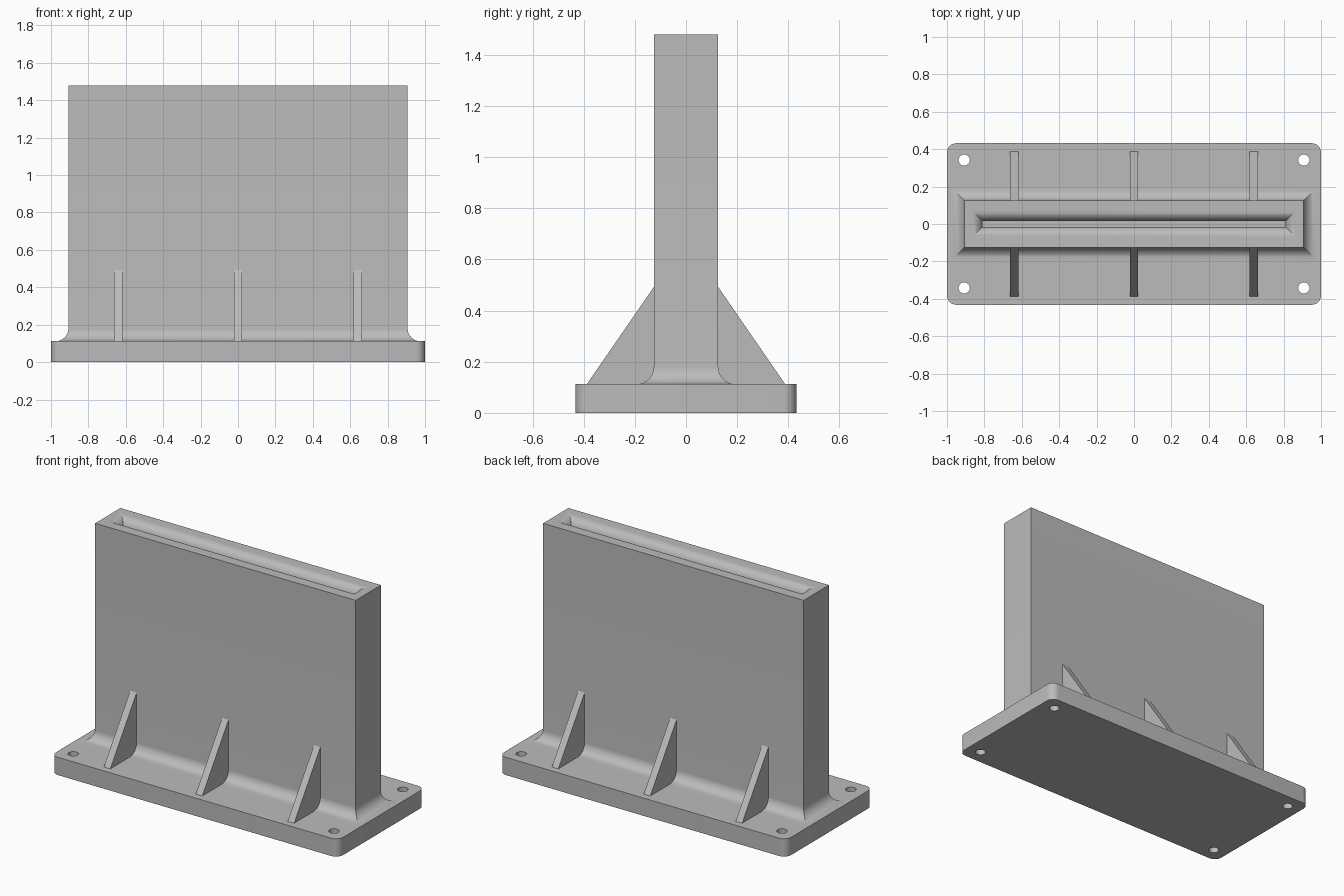
import bpy, bmesh
from math import sin, cos, pi, radians

cube = bpy.data.objects.get("Cube")
if cube:
    bpy.data.objects.remove(cube, do_unlink=True)

BASE_TOP = 0.112
TOP = 1.48
BODY_X, BODY_Y = 0.907, 0.126
FILLET = 0.068
LIP = 0.06
SLOT_X, SLOT_Y = 0.81, 0.016

grey = bpy.data.materials.new("plain_grey")
grey.use_nodes = True
COLOUR = (0.5, 0.5, 0.5, 1)
grey.diffuse_color = COLOUR
grey.node_tree.nodes["Principled BSDF"].inputs["Base Color"].default_value = COLOUR


def finish(obj):
    """Give the part its material and smooth its curved faces."""
    obj.data.materials.clear()
    obj.data.materials.append(grey)
    bpy.ops.object.select_all(action='DESELECT')
    obj.select_set(True)
    bpy.context.view_layer.objects.active = obj
    bpy.ops.object.shade_smooth_by_angle(angle=radians(30))


def mesh_part(name, bm):
    bmesh.ops.recalc_face_normals(bm, faces=bm.faces)
    mesh = bpy.data.meshes.new(name)
    bm.to_mesh(mesh)
    bm.free()
    obj = bpy.data.objects.new(name, mesh)
    bpy.context.collection.objects.link(obj)
    finish(obj)


def arc(cx, cy, r, start, end, steps):
    angles = [start + (end - start) * i / steps for i in range(steps + 1)]
    return [(cx + r * cos(a), cy + r * sin(a)) for a in angles]


# Base plate: rounded outline with four bolt holes, extruded
def add_loop(curve, points):
    spline = curve.splines.new('POLY')
    spline.points.add(len(points) - 1)
    for p, (x, y) in zip(spline.points, points):
        p.co = (x, y, 0, 1)
    spline.use_cyclic_u = True


plate = bpy.data.curves.new("base_plate", 'CURVE')
plate.dimensions = '2D'
plate.fill_mode = 'BOTH'
plate.extrude = BASE_TOP / 2
corners = [(1, 1), (-1, 1), (-1, -1), (1, -1)]
outline = []
for i, (sx, sy) in enumerate(corners):
    outline += arc(sx * 0.95, sy * 0.382, 0.05, i * pi / 2, (i + 1) * pi / 2, 8)
add_loop(plate, outline)
for sx, sy in corners:
    add_loop(plate, arc(sx * 0.908, sy * 0.342, 0.03, 0, 2 * pi, 32)[:-1])
base = bpy.data.objects.new("base_plate", plate)
base.location.z = BASE_TOP / 2
bpy.context.collection.objects.link(base)
bpy.context.view_layer.objects.active = base
base.select_set(True)
bpy.ops.object.convert(target='MESH')
base = bpy.context.view_layer.objects.active
bm = bmesh.new()
bm.from_mesh(base.data)
bmesh.ops.remove_doubles(bm, verts=bm.verts, dist=0.0001)
bmesh.ops.recalc_face_normals(bm, faces=bm.faces)
bm.to_mesh(base.data)
bm.free()
finish(base)

# Upright body: rectangular rings (half width, half depth, height)
rings = [(BODY_X + FILLET, BODY_Y + FILLET, BASE_TOP - 0.03)]
for off, z in arc(FILLET, BASE_TOP + FILLET, FILLET, -pi / 2, -pi, 10):
    rings.append((BODY_X + off, BODY_Y + off, z))        # foot fillet
rings.append((BODY_X, BODY_Y, TOP))                      # outer wall
for off, z in arc(LIP, TOP - LIP, LIP, pi / 2, pi, 10):
    rings.append((SLOT_X + off, SLOT_Y + off, z))        # rounded slot lip
rings.append((SLOT_X, SLOT_Y, BASE_TOP + 0.1))           # slot floor

bm = bmesh.new()
loops = [[bm.verts.new((sx * hx, sy * hy, z)) for sx, sy in corners]
         for hx, hy, z in rings]
for low, high in zip(loops, loops[1:]):
    for i in range(4):
        j = (i + 1) % 4
        bm.faces.new((low[i], low[j], high[j], high[i]))
bm.faces.new(loops[0])
bm.faces.new(loops[-1])
mesh_part("slotted_body", bm)


# Triangular ribs on both long sides
def rib(name, x, side):
    bm = bmesh.new()
    profile = [(0.1, BASE_TOP - 0.02), (0.388, BASE_TOP - 0.02), (0.388, BASE_TOP),
               (BODY_Y, 0.492), (0.1, 0.492)]
    face = bm.faces.new([bm.verts.new((x - 0.0225, side * y, z)) for y, z in profile])
    out = bmesh.ops.extrude_face_region(bm, geom=[face])
    moved = [v for v in out["geom"] if isinstance(v, bmesh.types.BMVert)]
    bmesh.ops.translate(bm, verts=moved, vec=(0.045, 0, 0))
    mesh_part(name, bm)


for side, side_name in ((-1, "front"), (1, "back")):
    for x, place in ((-0.64, "right"), (0, "middle"), (0.64, "left")):
        rib(f"{side_name}_{place}_rib", x, side)
